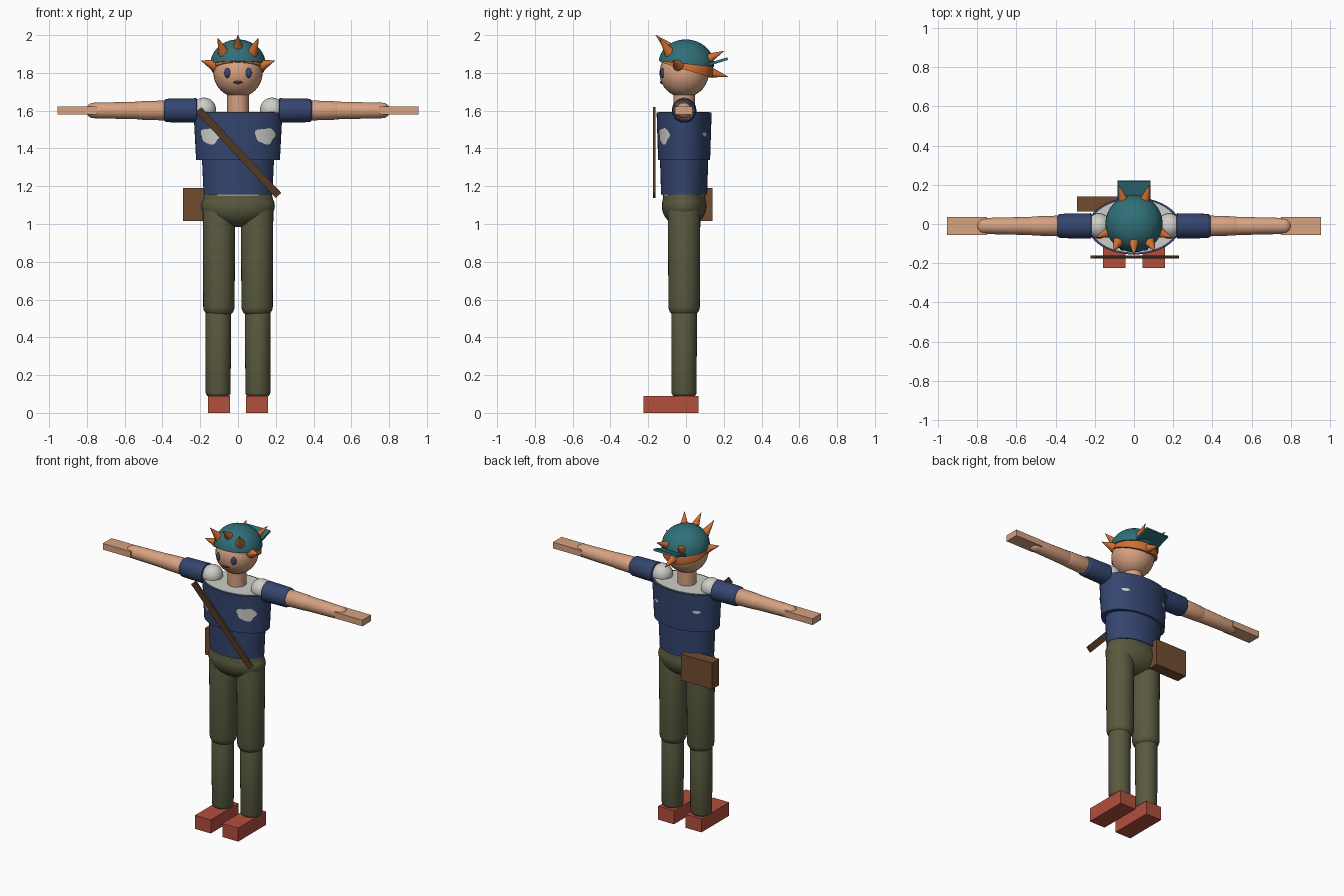
import bpy, bmesh, math
from math import sin, cos, pi, radians
from mathutils import Vector, Matrix

cube = bpy.data.objects.get("Cube")
if cube:
    bpy.data.objects.remove(cube, do_unlink=True)


def material(name, r, g, b):
    m = bpy.data.materials.new(name)
    m.use_nodes = True
    m.diffuse_color = (r, g, b, 1)
    m.node_tree.nodes["Principled BSDF"].inputs["Base Color"].default_value = (r, g, b, 1)
    return m


SKIN = material("skin", .68, .36, .22)
NAVY = material("navy cloth", .035, .06, .16)
OLIVE = material("olive cloth", .1, .1, .05)
RED = material("red shoe", .45, .08, .045)
TEAL = material("teal cap", .03, .16, .19)
ORANGE = material("orange hair", .62, .16, .035)
WHITE = material("white shirt", .62, .62, .58)
BROWN = material("brown leather", .17, .075, .03)
DARK = material("dark strap", .085, .04, .018)
MOUTH = material("mouth", .06, .03, .03)
BODY_Y = -.01


def finish(name, bm, mat, smooth=True):
    bmesh.ops.recalc_face_normals(bm, faces=bm.faces)
    me = bpy.data.meshes.new(name)
    bm.to_mesh(me)
    bm.free()
    me.materials.append(mat)
    ob = bpy.data.objects.new(name, me)
    bpy.context.collection.objects.link(ob)
    if smooth:
        bpy.ops.object.select_all(action='DESELECT')
        ob.select_set(True)
        bpy.context.view_layer.objects.active = ob
        bpy.ops.object.shade_smooth_by_angle(angle=radians(40))
    return ob


def box(name, lo, hi, mat):
    lo, hi = Vector(lo), Vector(hi)
    bm = bmesh.new()
    bmesh.ops.create_cube(bm, size=1)
    bmesh.ops.scale(bm, vec=hi - lo, verts=bm.verts)
    bmesh.ops.translate(bm, vec=(lo + hi) / 2, verts=bm.verts)
    return finish(name, bm, mat, False)


def ball(name, loc, size, mat):
    bm = bmesh.new()
    bmesh.ops.create_uvsphere(bm, u_segments=32, v_segments=20, radius=1)
    bmesh.ops.scale(bm, vec=size, verts=bm.verts)
    bmesh.ops.translate(bm, vec=loc, verts=bm.verts)
    return finish(name, bm, mat)


def cone(name, start, end, r1, r2, mat, squash=1, seg=32):
    """Tapered tube from start to end."""
    start, end = Vector(start), Vector(end)
    axis = end - start
    turn = axis.to_track_quat('Z', 'Y').to_matrix().to_4x4()
    bm = bmesh.new()
    bmesh.ops.create_cone(bm, cap_ends=True, segments=seg, radius1=r1, radius2=r2,
                          depth=axis.length)
    bmesh.ops.scale(bm, vec=(1, squash, 1), verts=bm.verts)
    bmesh.ops.transform(bm, matrix=Matrix.Translation((start + end) / 2) @ turn, verts=bm.verts)
    return finish(name, bm, mat)


def limb(name, start, end, r1, r2, cap1, cap2, mat):
    """Tapered tube with elliptical ends of the given depths."""
    start, end = Vector(start), Vector(end)
    length = (end - start).length
    steps = [i / 6 * pi / 2 for i in range(7)]
    prof = [(r1 * sin(a), cap1 * (1 - cos(a))) for a in steps]
    prof += [(r2 * cos(a), length - cap2 * (1 - sin(a))) for a in steps]
    bm = bmesh.new()
    vs = [bm.verts.new((r, 0, z)) for r, z in prof]
    es = [bm.edges.new(p) for p in zip(vs, vs[1:])]
    bmesh.ops.spin(bm, geom=vs + es, axis=(0, 0, 1), cent=(0, 0, 0), angle=2 * pi, steps=32)
    bmesh.ops.remove_doubles(bm, verts=bm.verts, dist=1e-5)
    turn = (end - start).to_track_quat('Z', 'Y').to_matrix().to_4x4()
    bmesh.ops.transform(bm, matrix=Matrix.Translation(start) @ turn, verts=bm.verts)
    return finish(name, bm, mat)


def dome(name, center, size, tilt, mat):
    """Upper half of an ellipsoid, tipped backwards."""
    bm = bmesh.new()
    bmesh.ops.create_uvsphere(bm, u_segments=32, v_segments=20, radius=1)
    bmesh.ops.bisect_plane(bm, geom=bm.verts[:] + bm.edges[:] + bm.faces[:],
                           plane_co=(0, 0, 0), plane_no=(0, 0, -1), clear_outer=True)
    bmesh.ops.holes_fill(bm, edges=[e for e in bm.edges if e.is_boundary])
    bmesh.ops.scale(bm, vec=size, verts=bm.verts)
    bmesh.ops.transform(bm, matrix=Matrix.Translation(center) @ Matrix.Rotation(-tilt, 4, 'X'),
                        verts=bm.verts)
    return finish(name, bm, mat)


def tear(name, angle, z, half_angle, half_z, mat):
    """Ragged patch that hugs the chest."""
    bm = bmesh.new()
    rings, n = 4, 24
    grid = []
    for j in range(1, rings + 1):
        row = []
        for i in range(n):
            t = 2 * pi * i / n
            k = j / rings * (1 + .1 * sin(3 * t) + .08 * cos(5 * t))
            a = angle + half_angle * k * cos(t)
            h = z + half_z * k * sin(t)
            f = (h - 1.34) / .25
            row.append(bm.verts.new(((.226 + .013 * f) * cos(a),
                                     BODY_Y + (.139 + .01 * f) * sin(a), h)))
        grid.append(row)
    bm.faces.new(grid[0])
    for a, b in zip(grid, grid[1:]):
        for i in range(n):
            bm.faces.new((a[i], a[(i + 1) % n], b[(i + 1) % n], b[i]))
    return finish(name, bm, mat)


# Torso: jacket over a white shirt
cone("jacket_chest", (0, BODY_Y, 1.34), (0, BODY_Y, 1.59), .222, .235, NAVY, .62, 48)
cone("jacket_waist", (0, BODY_Y, 1.155), (0, BODY_Y, 1.35), .182, .191, NAVY, .67, 48)
cone("shirt_collar", (0, BODY_Y, 1.5), (0, BODY_Y, 1.594), .21, .222, WHITE, .61, 48)
cone("shirt_hem", (0, BODY_Y, 1.151), (0, BODY_Y, 1.2), .172, .172, WHITE, .66, 48)
ball("hips", (0, BODY_Y, 1.095), (.195, .118, .112), OLIVE)
cone("waistband", (0, BODY_Y, 1.095), (0, BODY_Y, 1.155), .193, .18, OLIVE, .61, 48)

# Limbs, shoes and jacket tears on both sides
for side, s in (("left", 1), ("right", -1)):
    x = .101 * s
    limb(side + "_thigh", (x, BODY_Y, .5), (x, BODY_Y, 1.14), .083, .086, .06, .06, OLIVE)
    limb(side + "_shin", (x + .004 * s, BODY_Y, .075), (x + .004 * s, BODY_Y, .56),
         .066, .068, .03, .03, OLIVE)
    box(side + "_shoe", (x - .058, -.225, 0), (x + .058, .065, .09), RED)

    ball(side + "_shoulder", (.18 * s, BODY_Y, 1.605), (.064, .064, .064), WHITE)
    limb(side + "_sleeve", (.215 * s, BODY_Y, 1.601), (.405 * s, BODY_Y, 1.601),
         .065, .062, .005, .03, NAVY)
    limb(side + "_upper_arm", (.36 * s, BODY_Y, 1.601), (.56 * s, BODY_Y, 1.601),
         .053, .049, .02, .05, SKIN)
    limb(side + "_forearm", (.45 * s, BODY_Y, 1.601), (.805 * s, BODY_Y, 1.601),
         .048, .041, .02, .04, SKIN)
    xs = sorted((.75 * s, .955 * s))
    box(side + "_hand", (xs[0], -.057, 1.581), (xs[1], .035, 1.622), SKIN)

    front, back = radians(-90 + 40 * s), radians(90 - 40 * s)
    tear(side + "_front_tear", front, 1.467, .3, .042, WHITE)
    tear(side + "_back_tear", back, 1.475, .13, .01, WHITE)

# Head and face
cone("neck", (0, BODY_Y, 1.57), (0, BODY_Y, 1.72), .057, .057, SKIN)
ball("head", (0, BODY_Y, 1.8), (.13, .13, .13), SKIN)
for side, s in (("left", 1), ("right", -1)):
    ball(side + "_eye", (.054 * s, -.122, 1.8), (.019, .014, .027), NAVY)
ball("mouth", (0, -.126, 1.75), (.025, .012, .008), MOUTH)

# Hair and backwards cap
dome("hair", (0, .002, 1.815), (.141, .143, .13), radians(17), ORANGE)
dome("cap", (0, .002, 1.847), (.146, .147, .13), radians(6), TEAL)
bill = box("cap_bill", (-.084, -.06, -.007), (.084, .06, .007), TEAL)
bill.location = (0, .163, 1.858)
bill.rotation_euler.x = radians(17)

# Hair spikes: base and tip
spikes = [((0, -.08, 1.925), (0, -.16, 2.0)),
          ((.075, -.085, 1.905), (.108, -.14, 1.985)),
          ((.125, -.04, 1.84), (.195, -.07, 1.865)),
          ((.05, .105, 1.87), (.078, .2, 1.915)),
          ((0, .12, 1.805), (0, .222, 1.78))]
for i, (base, tip) in enumerate(spikes):
    for s in ((1, -1) if base[0] else (1,)):
        flip = Vector((s, 1, 1))
        cone("hair_spike_%d" % i, Vector(base) * flip, Vector(tip) * flip, .031, .001, ORANGE, 1, 16)

# Strap across the chest and bag at the back of the hip
strap = box("strap", (-.31, -.007, -.02), (.31, .007, .02), DARK)
strap.location = (.003, -.168, 1.378)
strap.rotation_euler.y = radians(47)
box("bag", (-.29, .065, 1.015), (-.06, .14, 1.19), BROWN)
